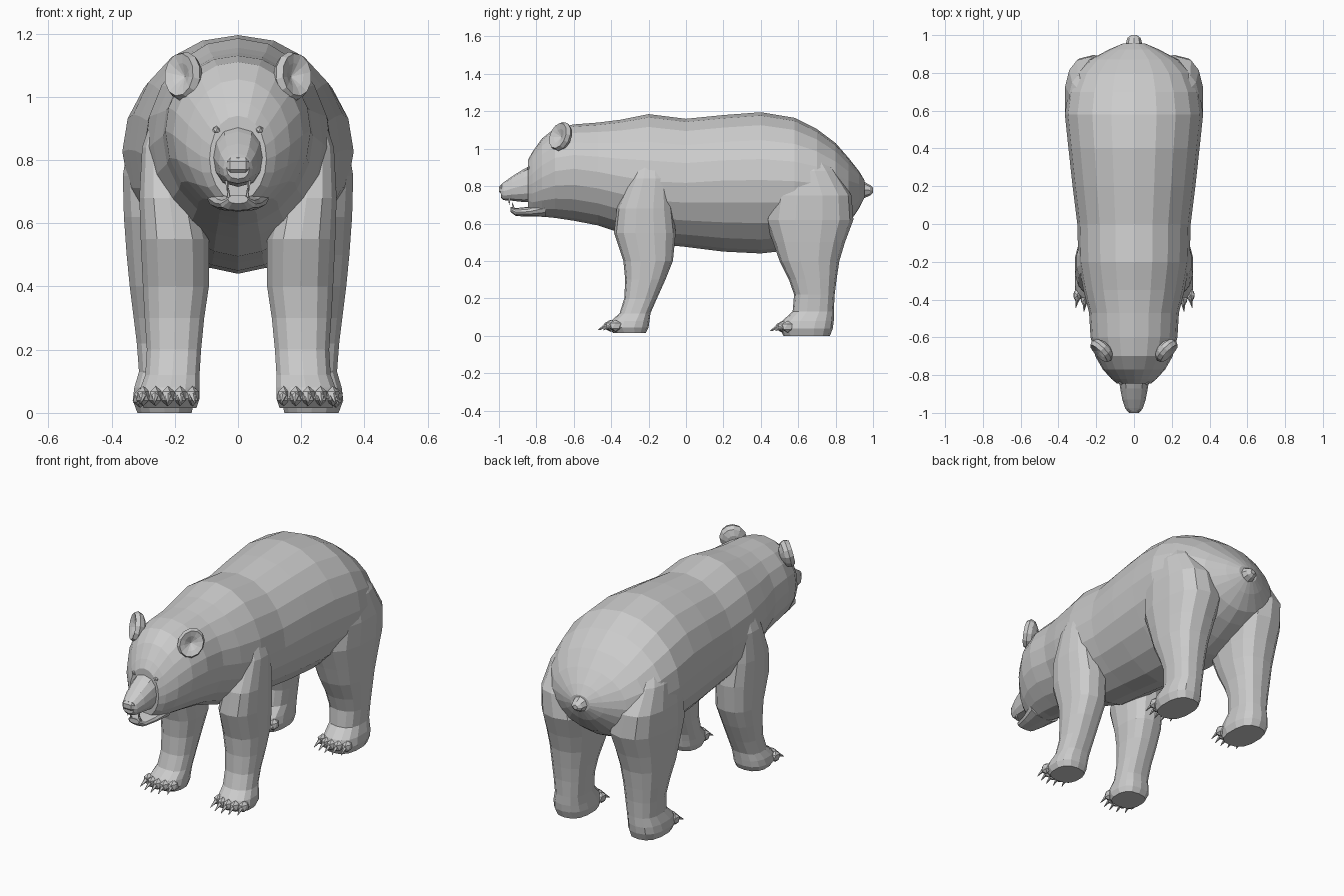
import bpy, bmesh, math
from mathutils import Vector, Matrix, Euler

if "Cube" in bpy.data.objects:
    bpy.data.objects.remove(bpy.data.objects["Cube"])


def finish(name, bm):
    bmesh.ops.recalc_face_normals(bm, faces=bm.faces)
    me = bpy.data.meshes.new(name)
    bm.to_mesh(me)
    bm.free()
    ob = bpy.data.objects.new(name, me)
    bpy.context.collection.objects.link(ob)
    return ob


def loft(name, rings):
    """Skin a list of closed rings and cap both ends."""
    bm = bmesh.new()
    vs = [[bm.verts.new(p) for p in r] for r in rings]
    n = len(vs[0])
    for a, b in zip(vs, vs[1:]):
        for i in range(n):
            bm.faces.new((a[i], a[(i + 1) % n], b[(i + 1) % n], b[i]))
    bm.faces.new(vs[0])
    bm.faces.new(vs[-1])
    return finish(name, bm)


def spow(v, e):
    return math.copysign(abs(v) ** e, v)


def y_ring(y, top, bottom, half, mid=0.5, n=20, up=0.95, low=1.15):
    """Upright cross-section; mid is the height fraction of the widest point."""
    zm = bottom + (top - bottom) * mid
    pts = []
    for i in range(n):
        t = 2 * math.pi * i / n
        c, s = math.cos(t), math.sin(t)
        h = top - zm if s > 0 else zm - bottom
        pts.append((half * spow(c, up if s >= 0 else low), y, zm + h * s))
    return pts


def z_ring(z, y0, y1, x0, x1, side, n=14):
    """Level cross-section of a leg."""
    pts = []
    for i in range(n):
        t = 2 * math.pi * (i + 0.5) / n
        pts.append((side * ((x0 + x1) / 2 + (x1 - x0) / 2 * spow(math.cos(t), 0.8)),
                    (y0 + y1) / 2 + (y1 - y0) / 2 * spow(math.sin(t), 0.8), z))
    return pts


def ball(name, loc, scale, sub=1):
    bm = bmesh.new()
    bmesh.ops.create_icosphere(bm, subdivisions=sub, radius=1,
                               matrix=Matrix.LocRotScale(Vector(loc), None, Vector(scale)))
    return finish(name, bm)


def spike(name, base, tip, r, sides=5):
    base, tip = Vector(base), Vector(tip)
    d = tip - base
    bm = bmesh.new()
    bmesh.ops.create_cone(bm, cap_ends=True, segments=sides, radius1=r, radius2=r * 0.12,
                          depth=d.length, matrix=Matrix.LocRotScale(
                              (base + tip) / 2, d.to_track_quat('Z', 'Y'), None))
    return finish(name, bm)


# Torso, neck and skull: y, top, bottom, half width, widest height fraction
trunk = [(0.955, .83, .74, .06, .5), (0.925, .88, .68, .13, .5), (0.87, .95, .60, .235, .5),
         (0.80, 1.03, .55, .305, .5), (0.70, 1.105, .50, .348, .52), (0.58, 1.165, .46, .366, .52),
         (0.40, 1.195, .44, .347, .52), (0.20, 1.18, .45, .325, .52), (0.0, 1.16, .475, .30, .5),
         (-.20, 1.185, .495, .295, .48), (-.35, 1.155, .55, .268, .5), (-.47, 1.14, .59, .238, .52),
         (-.60, 1.13, .615, .23, .54), (-.70, 1.11, .63, .205, .52), (-.77, 1.055, .637, .165, .5),
         (-.82, .985, .643, .12, .5), (-.845, .94, .665, .09, .5)]
body = loft("body", [y_ring(*r) for r in trunk])

# Muzzle and lower jaw with an open mouth between them
muzzle = loft("muzzle", [y_ring(*r, n=12, up=0.8, low=0.7) for r in [
    (-.77, .94, .715, .09), (-.87, .89, .715, .073), (-.93, .852, .722, .062),
    (-.975, .82, .725, .047), (-.99, .808, .74, .036)]])
jaw = loft("jaw", [y_ring(*r, n=12, up=0.7, low=0.8) for r in [
    (-.75, .73, .636, .10), (-.84, .69, .637, .073), (-.91, .682, .64, .056),
    (-.938, .69, .662, .032)]])
parts = [muzzle, jaw]

# Stub tail
parts.append(loft("tail", [y_ring(*r, n=8, up=1, low=1) for r in [
    (.90, .86, .72, .07), (.95, .825, .735, .045), (.985, .805, .75, .035), (1.0, .79, .765, .015)]]))

# Legs: z, back-to-front span in y, inner and outer x
front = [(.015, -.39, -.215, .13, .30), (.045, -.42, -.20, .12, .315), (.08, -.40, -.195, .12, .31),
         (.12, -.355, -.19, .12, .295), (.20, -.33, -.155, .115, .29), (.30, -.325, -.11, .105, .297),
         (.40, -.335, -.07, .09, .303), (.55, -.385, -.055, .09, .31), (.68, -.37, -.07, .12, .314),
         (.84, -.30, -.09, .15, .305), (.97, -.25, -.13, .15, .26)]
hind = [(.0, .52, .77, .145, .32), (.04, .50, .785, .135, .335), (.08, .515, .79, .138, .33),
        (.13, .57, .79, .14, .315), (.22, .578, .795, .13, .322), (.30, .55, .805, .12, .332),
        (.40, .50, .82, .10, .345), (.50, .465, .85, .08, .355), (.62, .42, .895, .06, .364),
        (.75, .44, .885, .10, .367), (.88, .48, .80, .15, .345), (.98, .54, .72, .15, .29)]

for side, tag in ((-1, "right"), (1, "left")):
    parts.append(loft(f"front_leg_{tag}", [z_ring(*r, side) for r in front]))
    parts.append(loft(f"hind_leg_{tag}", [z_ring(*r, side) for r in hind]))

    # Cupped round ear: flattened sphere with its front face pushed in
    bm = bmesh.new()
    bmesh.ops.create_uvsphere(bm, u_segments=12, v_segments=6, radius=1,
                              matrix=Matrix.Rotation(math.pi / 2, 4, 'X'))
    for v in bm.verts:
        rad = math.hypot(v.co.x, v.co.z)
        if v.co.y < -0.6:
            v.co.y = 0.15 if rad < 0.2 else -0.3
        v.co = Vector((v.co.x * .07, v.co.y * .045, v.co.z * .082))
    bm.transform(Matrix.LocRotScale(Vector((side * .172, -.67, 1.065)),
                                    Euler((-.25, side * .45, side * .65)), None))
    parts.append(finish(f"ear_{tag}", bm))

    # Eye with brow
    ball(f"eye_{tag}", (side * .068, -.838, .895), (.015, .015, .013))

    # Fangs, upper and lower
    spike(f"upper_fang_{tag}", (side * .035, -.945, .735), (side * .034, -.945, .70), .008)
    spike(f"lower_fang_{tag}", (side * .03, -.92, .675), (side * .03, -.93, .712), .008)

    # Five toes with claws on each paw
    for paw, y0, z0 in (("front", -.405, .045), ("hind", .515, .04)):
        for i in range(5):
            u = i / 4 * 2 - 1
            x = side * (.222 + .078 * u + (.01 if paw == "hind" else 0))
            y = y0 + .028 * u * u
            ball(f"{paw}_toe_{tag}_{i + 1}", (x, y, z0 + .008), (.024, .036, .032))
            spike(f"{paw}_claw_{tag}_{i + 1}", (x, y - .02, z0 + .012),
                  (x + side * .008 * u, y - .066, z0 - .015), .012)

# Nose pad
bm = bmesh.new()
bmesh.ops.create_cube(bm, size=1, matrix=Matrix.LocRotScale(
    Vector((0, -.982, .783)), None, Vector((.07, .036, .045))))
bmesh.ops.bevel(bm, geom=bm.edges[:], offset=.01, segments=1, affect='EDGES')
finish("nose", bm)

# Fuse the large parts into one skin
bpy.context.view_layer.objects.active = body
for p in parts:
    mod = body.modifiers.new("join", 'BOOLEAN')
    mod.operation = 'UNION'
    mod.solver = 'EXACT'
    mod.object = p
    bpy.ops.object.modifier_apply(modifier=mod.name)
    bpy.data.objects.remove(p, do_unlink=True)
